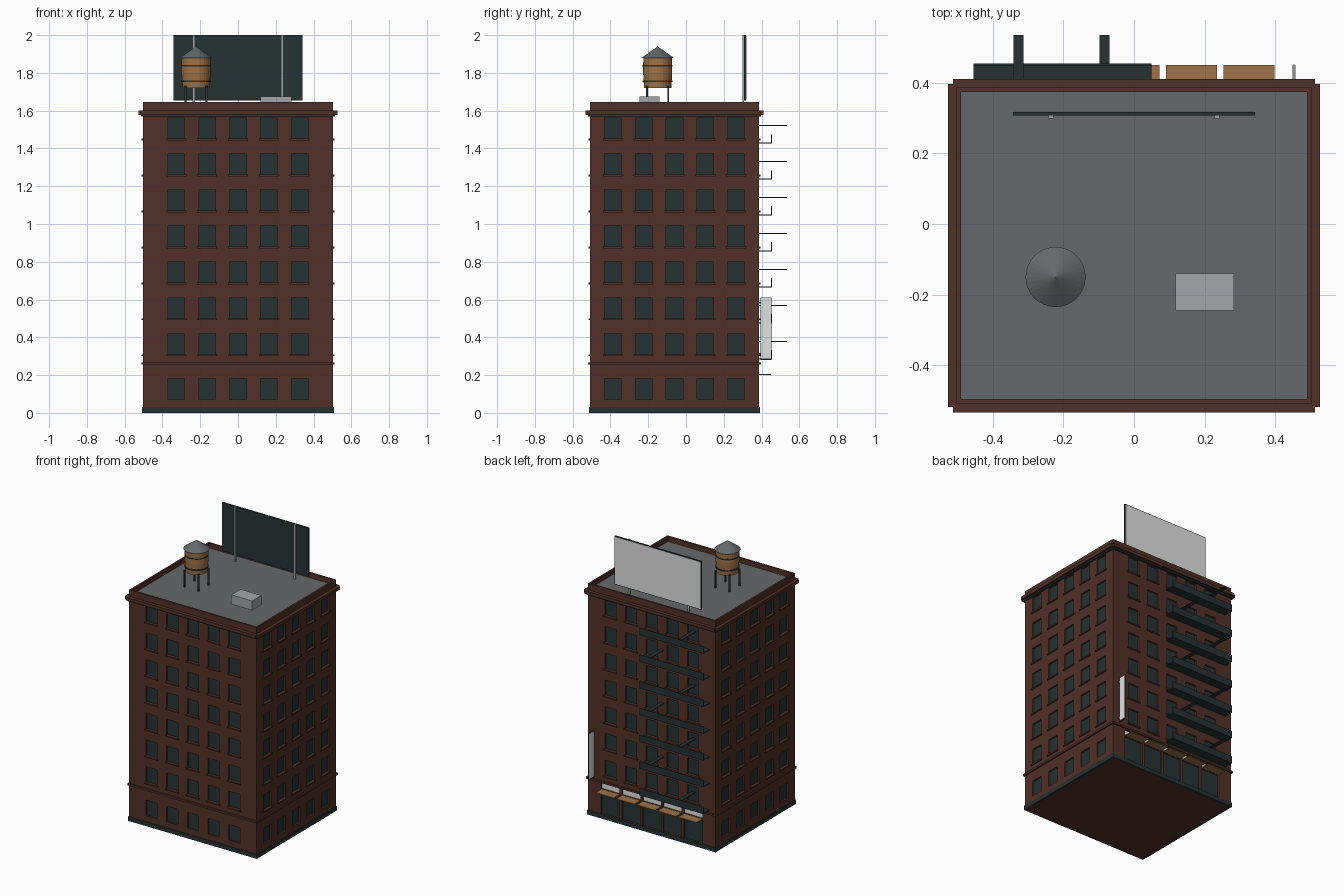
import bpy, bmesh, math
from mathutils import Matrix, Vector

if "Cube" in bpy.data.objects:
    bpy.data.objects.remove(bpy.data.objects["Cube"])


def material(name, r, g, b):
    m = bpy.data.materials.new(name)
    m.use_nodes = True
    m.diffuse_color = (r, g, b, 1)
    bsdf = next(n for n in m.node_tree.nodes if n.type == 'BSDF_PRINCIPLED')
    bsdf.inputs["Base Color"].default_value = (r, g, b, 1)
    bsdf.inputs["Roughness"].default_value = 0.9
    return m


BRICK = material("brick_brown", 0.085, 0.030, 0.021)
DARK = material("dark_green", 0.019, 0.032, 0.033)
WHITE = material("off_white", 0.75, 0.75, 0.75)
ROOF = material("roof_grey", 0.13, 0.14, 0.147)
METAL = material("light_grey", 0.36, 0.39, 0.40)
WOOD = material("tan_wood", 0.34, 0.17, 0.065)

# Main dimensions of the block
CY, HX, HY, TOP, ROOF_Z = -0.061, 0.502, 0.447, 1.645, 1.61
STEP, FLOOR = 0.163, 0.1905
COLS = [STEP * i for i in range(-2, 3)]
ROWS = [0.365 + FLOOR * k for k in range(7)]
BACK = CY + HY


def finish(name, bm, mats):
    me = bpy.data.meshes.new(name)
    bm.to_mesh(me)
    bm.free()
    for m in mats:
        me.materials.append(m)
    ob = bpy.data.objects.new(name, me)
    bpy.context.scene.collection.objects.link(ob)
    return ob


def add_box(bm, lo, hi):
    lo, hi = Vector(lo), Vector(hi)
    mat = Matrix.Translation((lo + hi) / 2) @ Matrix.Diagonal((*(hi - lo), 1))
    return bmesh.ops.create_cube(bm, size=1, matrix=mat)["verts"]


def boxes(name, mat, *spans):
    bm = bmesh.new()
    for lo, hi in spans:
        add_box(bm, lo, hi)
    return finish(name, bm, [mat])


def lathe(name, mat, profile, x, y, sides=32):
    """Stack of cone sections through (radius, z) points."""
    bm = bmesh.new()
    for i, ((r0, z0), (r1, z1)) in enumerate(zip(profile, profile[1:])):
        bmesh.ops.create_cone(bm, segments=sides, radius1=r0, radius2=r1, depth=z1 - z0,
                              cap_ends=len(profile) == 2,
                              matrix=Matrix.Translation((x, y, (z0 + z1) / 2)))
    bmesh.ops.remove_doubles(bm, verts=bm.verts, dist=1e-5)
    return finish(name, bm, [mat])


def wall(name, angle, half_width, half_depth, holes, sills):
    """Wall sheet with recessed openings; holes are (u0, u1, z0, z1, slot)."""
    bm = bmesh.new()
    inset = 0.012

    def quad(points, slot=0):
        f = bm.faces.new([bm.verts.new(p) for p in points])
        f.material_index = slot

    us = sorted({-half_width, half_width} | {round(u, 4) for h in holes for u in h[:2]})
    zs = sorted({0, TOP} | {round(z, 4) for h in holes for z in h[2:4]})
    d = -half_depth
    for u0, u1 in zip(us, us[1:]):
        for z0, z1 in zip(zs, zs[1:]):
            u, z = (u0 + u1) / 2, (z0 + z1) / 2
            if not any(h[0] < u < h[1] and h[2] < z < h[3] for h in holes):
                quad([(u0, d, z0), (u1, d, z0), (u1, d, z1), (u0, d, z1)])
    for u0, u1, z0, z1, slot in holes:
        ring = [(u0, z0), (u1, z0), (u1, z1), (u0, z1)]
        quad([(u, d + inset, z) for u, z in ring], slot)
        for (ua, za), (ub, zb) in zip(ring, ring[1:] + ring[:1]):
            quad([(ua, d, za), (ub, d, zb), (ub, d + inset, zb), (ua, d + inset, za)])
    for u, z in sills:
        add_box(bm, (u - 0.053, d - 0.008, z - 0.009), (u + 0.053, d + 0.004, z))
    bmesh.ops.transform(bm, verts=bm.verts,
                        matrix=Matrix.Translation((0, CY, 0)) @ Matrix.Rotation(angle, 4, 'Z'))
    return finish(name, bm, [BRICK, DARK, WHITE])


def window(u, z):
    return (u - 0.044, u + 0.044, z - 0.056, z + 0.056, 1)


# Walls with windows, and a shopfront on the back
upper = [window(u, z) for u in COLS for z in ROWS]
ground = [window(u, 0.127) for u in COLS]
shop = [(u - 0.073, u + 0.073, 0.03, 0.2, 1) for u in COLS]
transoms = [(u - 0.073, u + 0.073, 0.208, 0.25, 2) for u in COLS]
sills = [(u, z - 0.056) for u in COLS for z in ROWS]
wall("front_wall", 0, HX, HY, upper + ground, sills)
wall("left_wall", math.pi / 2, HY, HX, upper + ground, sills)
wall("right_wall", -math.pi / 2, HY, HX, upper + ground, sills)
wall("back_wall", math.pi, HX, HY, upper + shop + transoms, sills)


def band(name, mat, out, lap, z0, z1):
    """Strip on all four sides: each strip overruns the corner by lap."""
    spans = []
    for s in (-1, 1):
        x0, x1 = sorted((s * (HX - 0.012), s * (HX + out)))
        y0, y1 = sorted((CY + s * (HY - 0.012), CY + s * (HY + out)))
        spans.append(((x0, CY - HY - lap, z0), (x1, CY + HY + lap, z1)))
        spans.append(((-HX - lap, y0, z0), (HX + lap, y1, z1)))
    return boxes(name, mat, *spans)


band("plinth", DARK, 0.005, 0.005, 0, 0.03)
band("lower_ledge", BRICK, 0.010, 0.006, 0.255, 0.268)
band("cornice_trim", DARK, 0.012, 0.006, 1.568, 1.578)
band("cornice", BRICK, 0.025, 0.010, 1.578, 1.6)
band("parapet", BRICK, 0.001, 0.001, 1.6, TOP)
boxes("roof_deck", ROOF, ((-HX + 0.006, CY - HY + 0.006, 1.601), (HX - 0.006, BACK - 0.006, ROOF_Z)))
boxes("underside", BRICK, ((-HX, CY - HY, 0), (HX, BACK, 0.004)))
boxes("roof_vent", METAL, ((0.118, -0.245, ROOF_Z), (0.283, -0.14, 1.675)))

# Water tower
TX, TY = -0.222, -0.15
lathe("tank", WOOD, [(0, 1.72), (0.072, 1.721), (0.077, 1.8), (0.076, 1.88), (0, 1.881)], TX, TY)
for i, z in enumerate((1.757, 1.838)):
    lathe(f"tank_hoop_{i + 1}", DARK, [(0.079, z - 0.004), (0.079, z + 0.004)], TX, TY)
lathe("tank_roof", ROOF, [(0.085, 1.88), (0, 1.94)], TX, TY)
boxes("tank_legs", DARK, *[((TX + sx * 0.056 - 0.005, TY + sy * 0.056 - 0.005, ROOF_Z),
                            (TX + sx * 0.056 + 0.005, TY + sy * 0.056 + 0.005, 1.73))
                           for sx in (-1, 1) for sy in (-1, 1)])

# Billboard
boxes("billboard_panel", DARK, ((-0.342, 0.307, 1.655), (0.342, 0.317, 2.0)))
boxes("billboard_face", WHITE, ((-0.337, 0.317, 1.66), (0.337, 0.319, 1.995)))
boxes("billboard_posts", METAL, *[((x - 0.007, 0.299, ROOF_Z), (x + 0.007, 0.307, 2.0))
                                  for x in (-0.235, 0.235)])

# Fire escape: platforms with solid rails, and alternating boards
platforms, boards = [], []
for k in range(7):
    z = 1.425 - FLOOR * k
    platforms.append(((-0.455, BACK, z), (0.05, 0.454, z + 0.006)))
    platforms.append(((-0.455, 0.449, z), (0.05, 0.454, z + 0.05)))
    x = -0.083 if k % 2 else -0.327
    boards.append(((x - 0.014, BACK - 0.01, z + 0.093), (x + 0.014, 0.535, z + 0.098)))
boxes("fire_escape_platforms", DARK, *platforms)
boxes("fire_escape_boards", DARK, *boards)

# Shop awnings and hanging sign
boxes("awnings", WOOD, *[((u - 0.072, BACK - 0.012, 0.201), (u + 0.072, 0.45, 0.207)) for u in COLS])
boxes("sign_frame", DARK, ((0.451, BACK + 0.008, 0.28), (0.455, 0.452, 0.612)))
boxes("sign_faces", WHITE, ((0.449, BACK + 0.01, 0.288), (0.4508, 0.45, 0.61)),
      ((0.4552, BACK + 0.01, 0.288), (0.457, 0.45, 0.61)))
boxes("sign_brackets", DARK, *[((0.451, BACK - 0.005, z), (0.455, BACK + 0.012, z + 0.008))
                               for z in (0.31, 0.58)])
